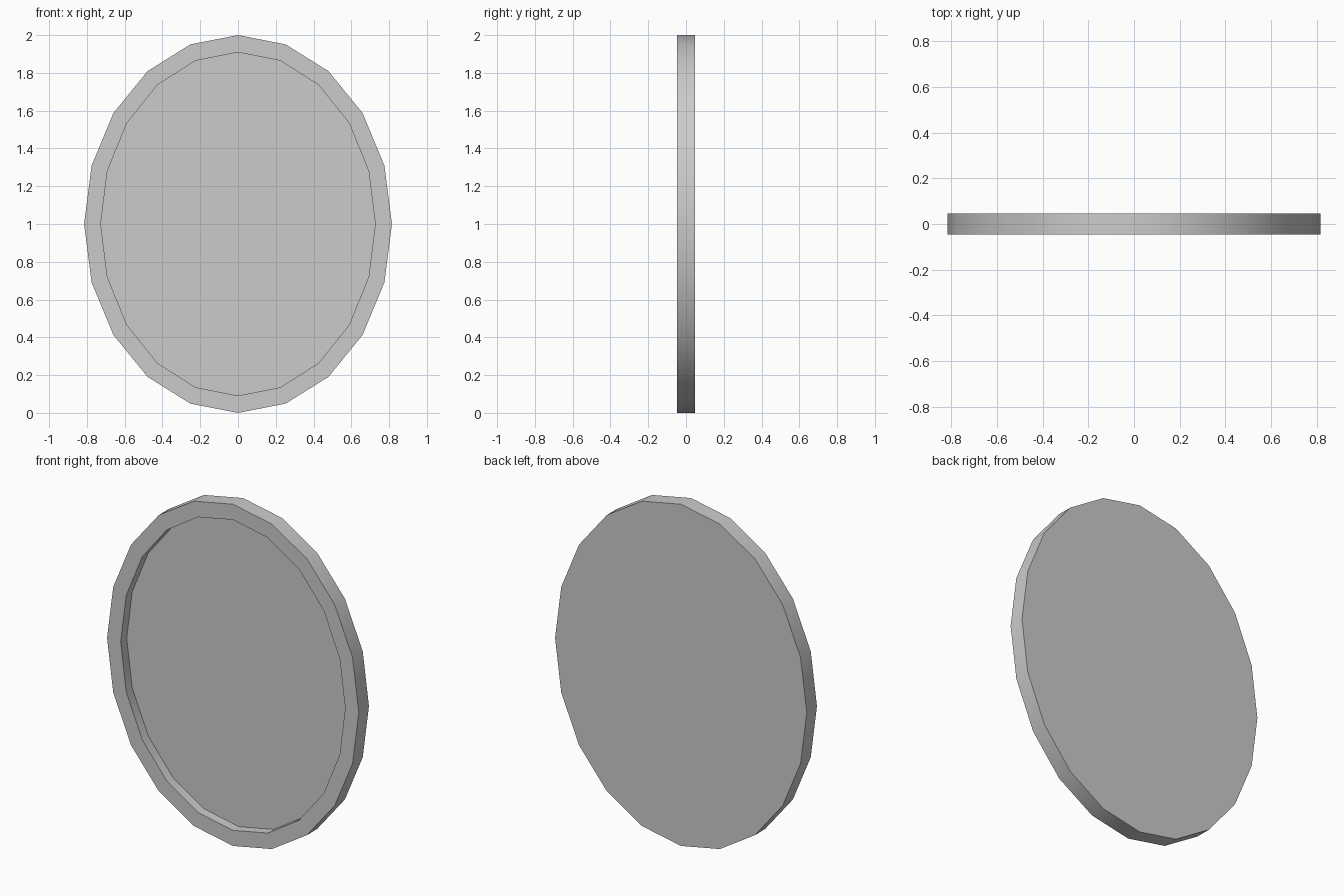
import bpy, bmesh
from math import sin, cos, pi, radians

if "Cube" in bpy.data.objects:
    bpy.data.objects.remove(bpy.data.objects["Cube"])

SIDES = 20
FRONT, BACK = -0.047, 0.047
RECESS = 0.056

bm = bmesh.new()


def oval(rx, rz, y):
    """Ring of vertices, standing upright around z = 1."""
    return [bm.verts.new((rx * sin(2 * pi * i / SIDES), y, 1 + rz * cos(2 * pi * i / SIDES)))
            for i in range(SIDES)]


# Rings from the back outline, over the rim, to the recessed panel
rings = [oval(0.815, 1.0, BACK), oval(0.815, 1.0, FRONT),
         oval(0.727, 0.909, FRONT), oval(0.727, 0.909, FRONT + RECESS)]
for a, b in zip(rings, rings[1:]):
    for i in range(SIDES):
        j = (i + 1) % SIDES
        bm.faces.new((a[i], a[j], b[j], b[i]))

# Flat back and recessed mirror panel
bm.faces.new(rings[0])
bm.faces.new(rings[-1])
bmesh.ops.recalc_face_normals(bm, faces=bm.faces[:])

mesh = bpy.data.meshes.new("oval_mirror")
bm.to_mesh(mesh)
bm.free()
mirror = bpy.data.objects.new("oval_mirror", mesh)
bpy.context.collection.objects.link(mirror)

# Smooth rim, sharp corners
bpy.context.view_layer.objects.active = mirror
mirror.select_set(True)
bpy.ops.object.shade_smooth_by_angle(angle=radians(30))
